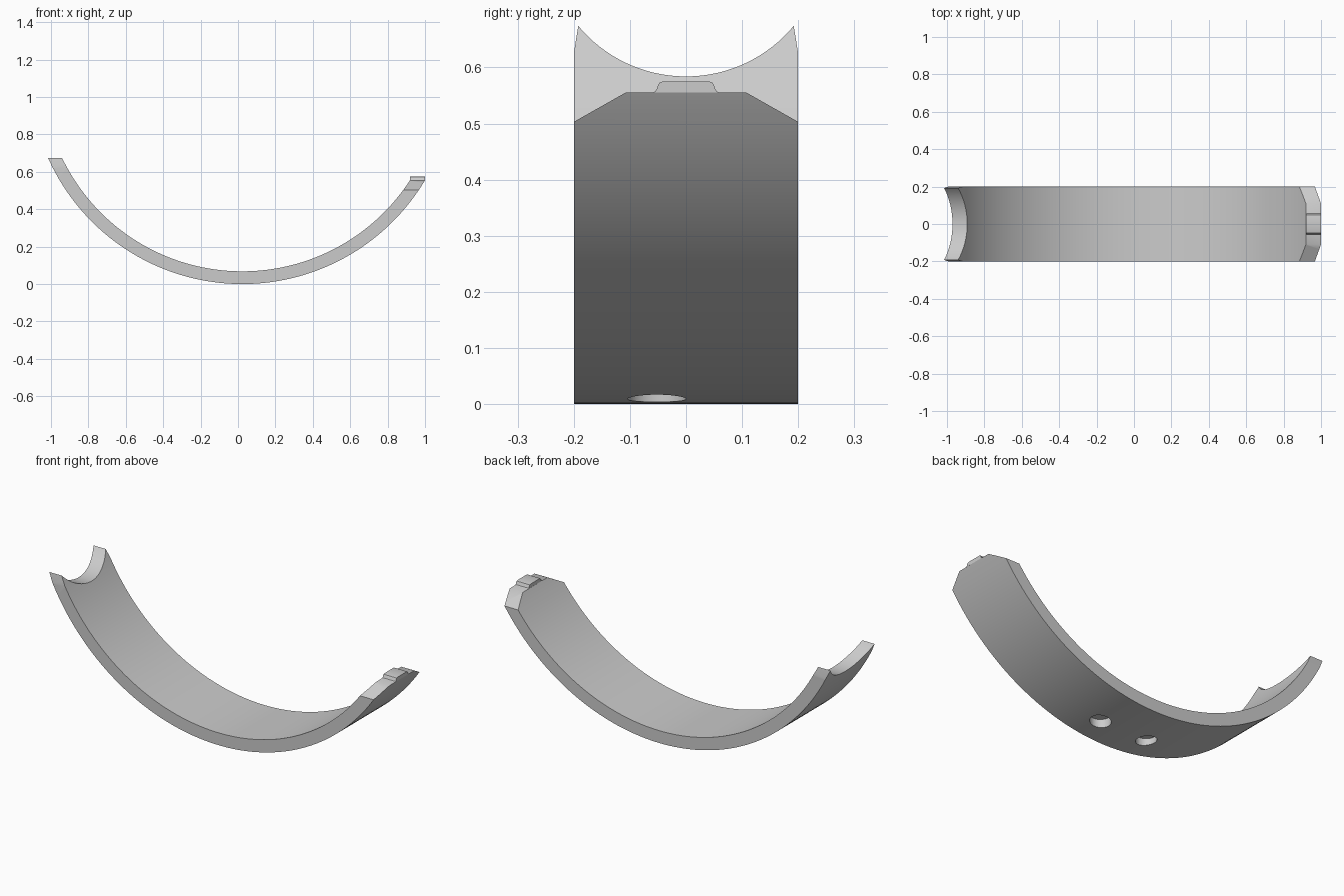
import bpy
import bmesh
import math

if "Cube" in bpy.data.objects:
    bpy.data.objects.remove(bpy.data.objects["Cube"], do_unlink=True)

CENTRE_X = 0.023
OUTER = 1.137
INNER = 1.069
HALF_WIDTH = 0.2

metal = bpy.data.materials.new("light_grey_metal")
metal.use_nodes = True
grey = (0.6, 0.6, 0.6, 1)
metal.diffuse_color = grey
metal.node_tree.nodes["Principled BSDF"].inputs["Base Color"].default_value = grey


def prism(name, points, offset):
    """Extrude a closed 3D outline along an offset into a solid."""
    bm = bmesh.new()
    face = bm.faces.new([bm.verts.new(p) for p in points])
    moved = bmesh.ops.extrude_face_region(bm, geom=[face])["geom"]
    bmesh.ops.translate(bm, vec=offset,
                        verts=[g for g in moved if isinstance(g, bmesh.types.BMVert)])
    bmesh.ops.recalc_face_normals(bm, faces=bm.faces)
    mesh = bpy.data.meshes.new(name)
    bm.to_mesh(mesh)
    bm.free()
    mesh.materials.append(metal)
    obj = bpy.data.objects.new(name, mesh)
    bpy.context.collection.objects.link(obj)
    return obj


def cut(target, cutter):
    """Subtract a cutter from the target and discard the cutter."""
    cutter.hide_render = True
    mod = target.modifiers.new("cut", "BOOLEAN")
    mod.operation = "DIFFERENCE"
    mod.solver = "EXACT"
    mod.object = cutter
    bpy.context.view_layer.objects.active = target
    bpy.ops.object.modifier_apply(modifier=mod.name)
    bpy.data.objects.remove(cutter, do_unlink=True)


def mirrored(half):
    """Complete a y-z outline from its positive-y half."""
    return half + [(-y, z) for y, z in reversed(half)]


def arc(radius, start, end, steps):
    return [(radius * math.cos(start + (end - start) * i / steps),
             radius * math.sin(start + (end - start) * i / steps))
            for i in range(steps + 1)]


# Curved shell, left a little long at both ends for trimming
reach = math.radians(70)
down = -math.pi / 2
section = (arc(OUTER, down - reach, down + reach, 96)
           + arc(INNER, down + reach, down - reach, 96))
shell = prism("curved_shell",
              [(CENTRE_X + x, -HALF_WIDTH, OUTER + z) for x, z in section],
              (0, 2 * HALF_WIDTH, 0))

# Scooped end with bevelled corners
scoop = arc(0.25, math.radians(-39.8), down, 16)[:-1]
half = [(0.3, 1.3), (0.3, 0.5825), (0.2, 0.625)] + [(y, 0.834 + z) for y, z in scoop]
half.append((0.002, 0.584))
cut(shell, prism("scoop_cutter", [(-1.5, y, z) for y, z in mirrored(half)], (1, 0, 0)))

# Tapered end
half = [(0.3, 1.3), (0.3, 0.4465), (0.2, 0.503), (0.108, 0.555)]
cut(shell, prism("taper_cutter", [(0.5, y, z) for y, z in mirrored(half)], (1, 0, 0)))

# Two blind holes in the underside
for side in (-1, 1):
    ring = arc(0.052, 0, 2 * math.pi, 32)[:-1]
    cut(shell, prism("hole_cutter",
                     [(CENTRE_X + side * 0.143 + x, -0.052 + y, -0.1) for x, y in ring],
                     (0, 0, 0.15)))

# Locating tab with rounded shoulders on the tapered end
half = [(0.06, 0.555), (0.055, 0.557), (0.052, 0.562), (0.05, 0.568),
        (0.047, 0.573), (0.041, 0.575)]
tab = prism("locating_tab", [(0.92, y, z) for y, z in mirrored(half)], (0.08, 0, 0))

for obj in (shell, tab):
    obj.data.shade_smooth()
    obj.data.set_sharp_from_angle(angle=math.radians(30))
